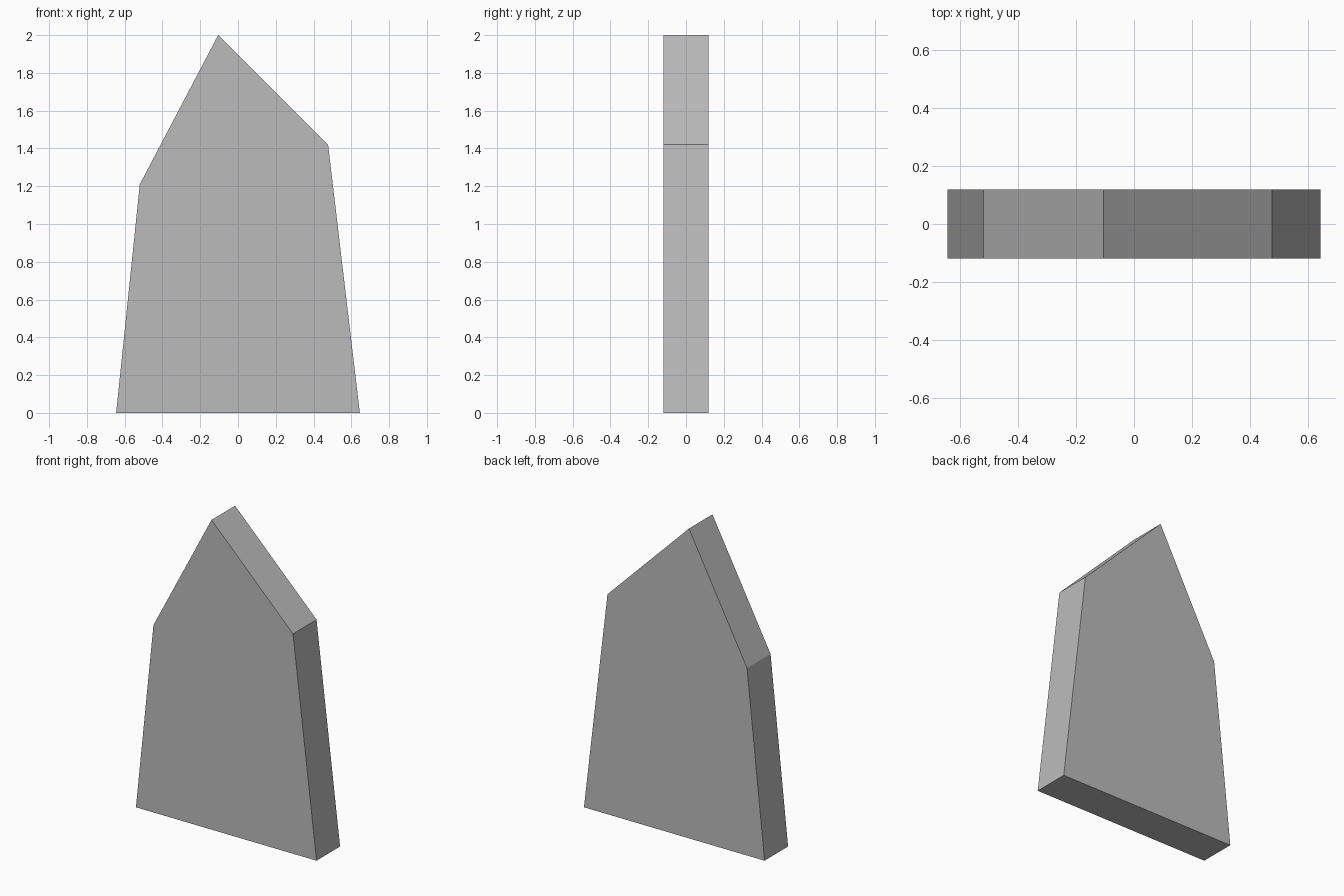
import bpy
import bmesh
from mathutils import Vector

cube = bpy.data.objects.get("Cube")
if cube:
    bpy.data.objects.remove(cube, do_unlink=True)

# Plain grey material
grey = bpy.data.materials.new("stone_grey")
grey.use_nodes = True
colour = (0.5, 0.5, 0.5, 1.0)
grey.diffuse_color = colour
grey.node_tree.nodes["Principled BSDF"].inputs["Base Color"].default_value = colour


def extruded_slab(name, outline, depth, material):
    """Extrude an x-z outline along y, centred on y = 0."""
    bm = bmesh.new()
    face = bm.faces.new([bm.verts.new((x, -depth / 2, z)) for x, z in outline])
    grown = bmesh.ops.extrude_face_region(bm, geom=[face], use_keep_orig=True)
    moved = [g for g in grown["geom"] if isinstance(g, bmesh.types.BMVert)]
    bmesh.ops.translate(bm, verts=moved, vec=Vector((0, depth, 0)))
    bmesh.ops.recalc_face_normals(bm, faces=bm.faces)
    mesh = bpy.data.meshes.new(name)
    bm.to_mesh(mesh)
    bm.free()
    mesh.materials.append(material)
    obj = bpy.data.objects.new(name, mesh)
    bpy.context.collection.objects.link(obj)
    return obj


# Tapered upright slab with an off-centre peak
outline = [(-0.645, 0), (0.645, 0), (0.477, 1.42), (-0.105, 2), (-0.52, 1.21)]
extruded_slab("pointed_slab", outline, 0.24, grey)
